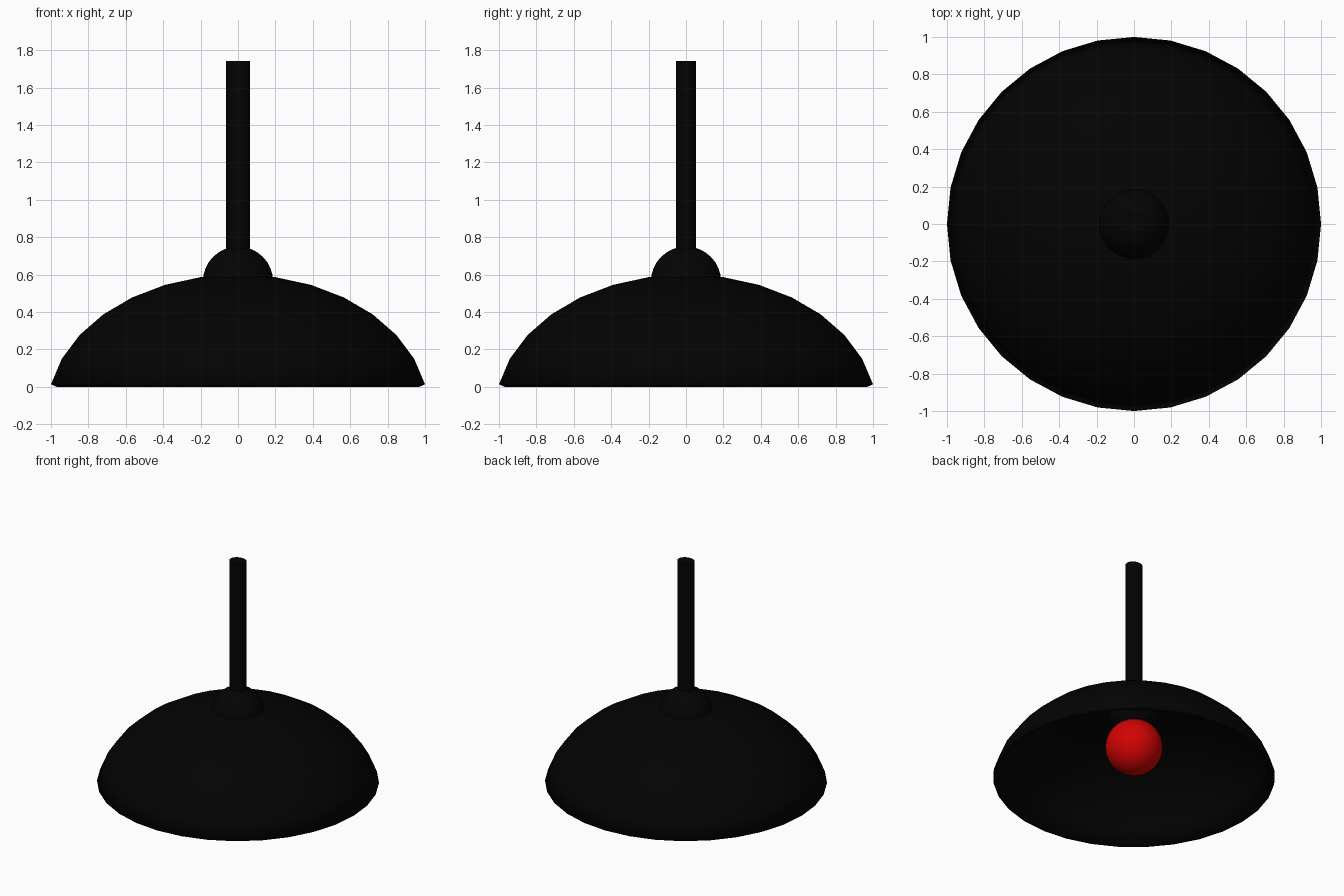
import bpy
import bmesh
import math

cube = bpy.data.objects.get("Cube")
if cube:
    bpy.data.objects.remove(cube, do_unlink=True)


def make_material(name, rgb):
    mat = bpy.data.materials.new(name)
    mat.use_nodes = True
    color = (*rgb, 1.0)
    mat.diffuse_color = color
    mat.node_tree.nodes["Principled BSDF"].inputs["Base Color"].default_value = color
    return mat


black = make_material("black", (0.001, 0.001, 0.001))
red = make_material("red", (0.64, 0.001, 0.001))


def finish(name, mat):
    obj = bpy.context.object
    obj.name = name
    obj.data.materials.append(mat)
    bpy.ops.object.transform_apply(location=True, rotation=True, scale=True)
    bpy.ops.object.shade_smooth_by_angle(angle=math.radians(40))
    return obj


def ball(name, mat, z, scale):
    bpy.ops.mesh.primitive_uv_sphere_add(segments=32, ring_count=16, radius=1, location=(0, 0, z))
    bpy.context.object.scale = scale
    return finish(name, mat)


# Open shade: the upper rings of a flattened ball, thickened inward
shade_height, rim_z = 0.73, 0.013
rim_angle = math.radians(78.75)
width = 1 / math.sin(rim_angle)
shade_z = rim_z - shade_height * math.cos(rim_angle)
shade = ball("lamp_shade", black, shade_z, (width, width, shade_height))
bm = bmesh.new()
bm.from_mesh(shade.data)
bmesh.ops.delete(bm, geom=[v for v in bm.verts if v.co.z < 0], context="VERTS")
bm.to_mesh(shade.data)
bm.free()
shell = shade.modifiers.new("Shell", "SOLIDIFY")
shell.thickness = 0.033
shell.offset = -1

# Round socket through the crown and the bulb beneath it
ball("socket", black, 0.562, (0.188, 0.188, 0.188))
ball("bulb", red, 0.254, (0.204, 0.204, 0.204))

# Slightly oval hanging rod
rod_bottom, rod_top = 0.6, 1.742
bpy.ops.mesh.primitive_cylinder_add(vertices=32, radius=1, depth=rod_top - rod_bottom,
                                    location=(0, 0, (rod_top + rod_bottom) / 2))
bpy.context.object.scale = (0.064, 0.054, 1)
finish("hanging_rod", black)
